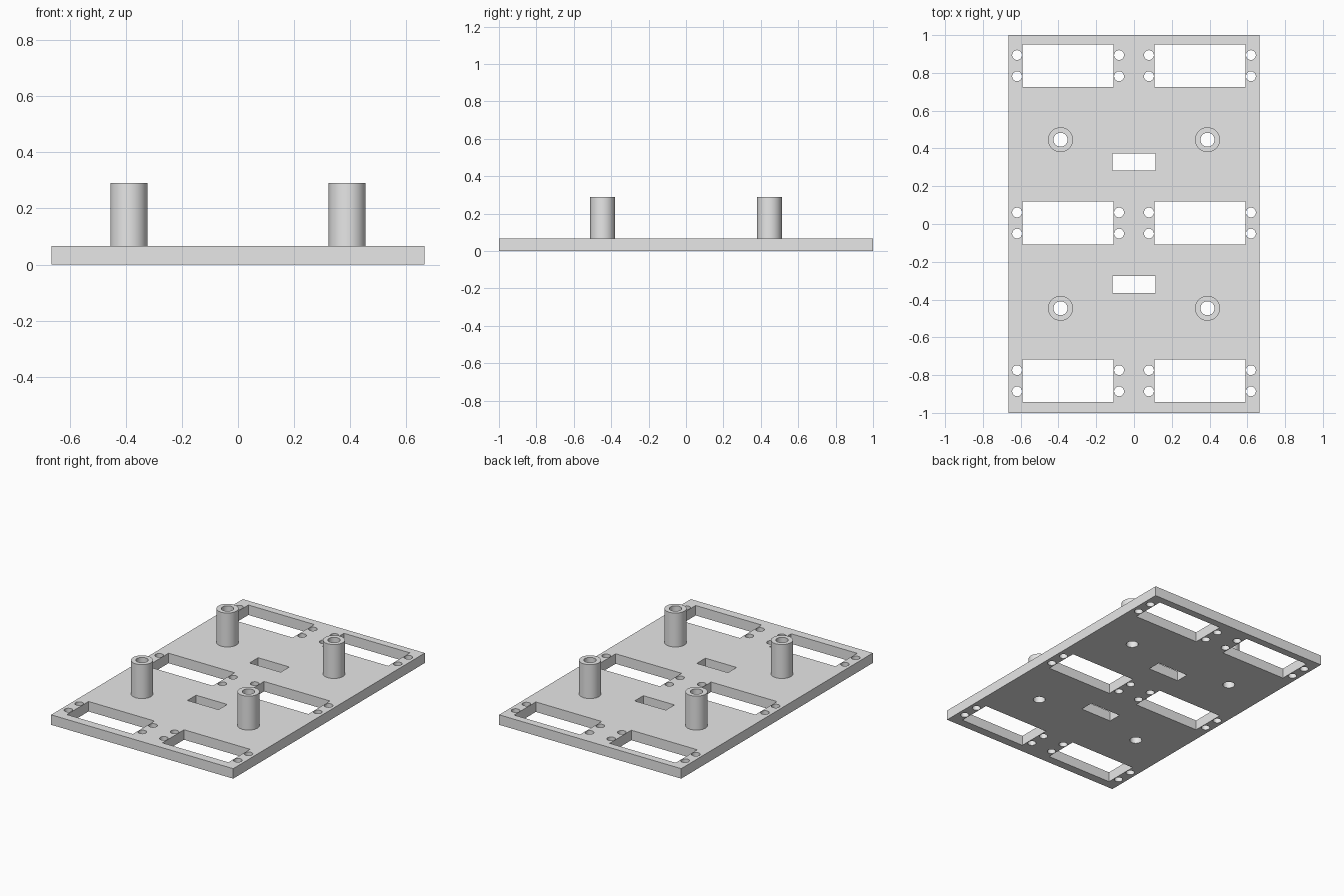
import bpy, bmesh
from math import cos, sin, radians, tau

cube = bpy.data.objects.get("Cube")
if cube:
    bpy.data.objects.remove(cube)

WIDTH, LENGTH, THICK = 1.33, 2.0, 0.066
POST_TOP, POST_R, BORE_R = 0.29, 0.066, 0.037
POST_X, POST_Y = 0.389, 0.446
SIDES = 40
GREY = (0.8, 0.8, 0.8, 1.0)

grey = bpy.data.materials.new("plain_grey")
grey.use_nodes = True
grey.diffuse_color = GREY
grey.node_tree.nodes["Principled BSDF"].inputs["Base Color"].default_value = GREY


def rectangle(x, y, width, length):
    return [(x + i * width / 2, y + j * length / 2)
            for i, j in ((-1, -1), (1, -1), (1, 1), (-1, 1))]


def circle(x, y, radius):
    return [(x + radius * cos(tau * i / SIDES), y + radius * sin(tau * i / SIDES))
            for i in range(SIDES)]


def make_slab(name, outlines, bottom, top):
    """Fill an outer outline with holes, then extrude it upwards."""
    bm = bmesh.new()
    edges = []
    for outline in outlines:
        verts = [bm.verts.new((x, y, bottom)) for x, y in outline]
        edges += [bm.edges.new((verts[i - 1], verts[i])) for i in range(len(verts))]
    bmesh.ops.triangle_fill(bm, edges=edges, use_beauty=True, normal=(0, 0, 1))
    extruded = bmesh.ops.extrude_face_region(bm, geom=bm.faces[:])["geom"]
    for item in extruded:
        if isinstance(item, bmesh.types.BMVert):
            item.co.z = top
    bmesh.ops.recalc_face_normals(bm, faces=bm.faces[:])
    # Round walls smooth, corners crisp
    for face in bm.faces:
        face.smooth = True
    for edge in bm.edges:
        edge.smooth = edge.calc_face_angle(0) < radians(30)
    mesh = bpy.data.meshes.new(name)
    bm.to_mesh(mesh)
    bm.free()
    mesh.materials.append(grey)
    bpy.context.scene.collection.objects.link(bpy.data.objects.new(name, mesh))


# Base plate with mounting windows, screw holes, post bores and cable slots
outlines = [rectangle(0, 0, WIDTH, LENGTH)]
for side in (-1, 1):
    x = side * 0.349
    for row in (-0.83, 0.005, 0.838):
        outlines.append(rectangle(x, row, 0.482, 0.226))
        for dx in (-0.27, 0.27):
            for dy in (-0.056, 0.056):
                outlines.append(circle(x + dx, row + dy, 0.026))
    for end in (-1, 1):
        outlines.append(circle(side * POST_X, end * POST_Y, BORE_R))
for y in (-0.32, 0.328):
    outlines.append(rectangle(0, y, 0.228, 0.09))
make_slab("base_plate", outlines, 0, THICK)

# Hollow standoff posts
for side, side_name in ((-1, "right"), (1, "left")):
    for end, end_name in ((-1, "front"), (1, "back")):
        x, y = side * POST_X, end * POST_Y
        make_slab(f"{end_name}_{side_name}_post",
                  [circle(x, y, POST_R), circle(x, y, BORE_R)], THICK, POST_TOP)
